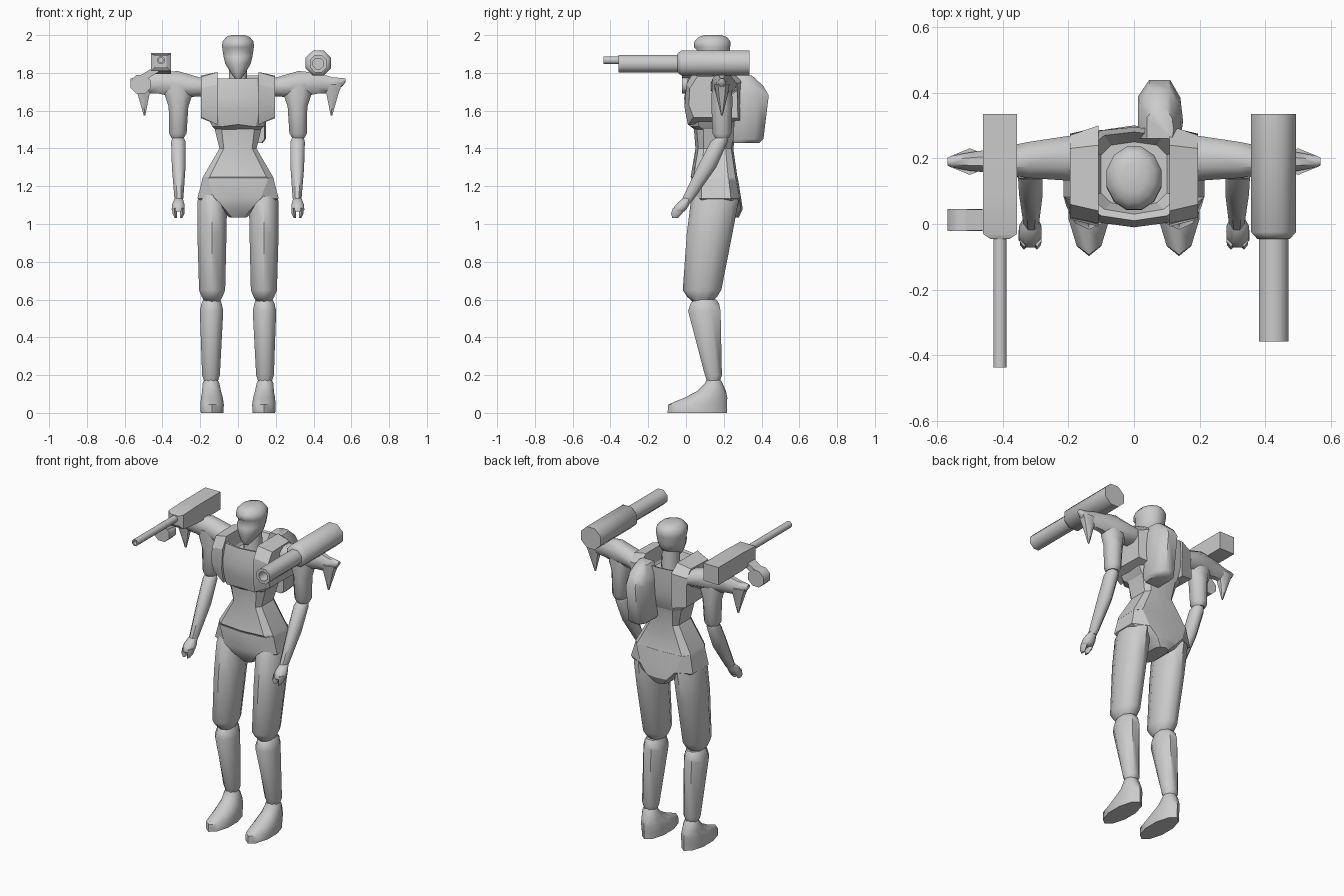
import bpy, bmesh, math
from mathutils import Vector

grey = bpy.data.materials.new("light_grey")
grey.diffuse_color = (0.6, 0.6, 0.6, 1)


def loft(name, rings, smooth=35, loop=False):
    """Skin a list of equal-length point rings, capped unless looped."""
    bm = bmesh.new()
    vs = [[bm.verts.new(p) for p in r] for r in rings]
    n = len(rings[0])
    pairs = list(zip(vs, vs[1:])) + ([(vs[-1], vs[0])] if loop else [])
    for a, b in pairs:
        for i in range(n):
            j = (i + 1) % n
            bm.faces.new((a[i], a[j], b[j], b[i]))
    if not loop:
        bm.faces.new(vs[0])
        bm.faces.new(vs[-1])
    bmesh.ops.recalc_face_normals(bm, faces=bm.faces)
    me = bpy.data.meshes.new(name)
    bm.to_mesh(me)
    bm.free()
    me.materials.append(grey)
    ob = bpy.data.objects.new(name, me)
    bpy.context.collection.objects.link(ob)
    bpy.ops.object.select_all(action='DESELECT')
    ob.select_set(True)
    bpy.context.view_layer.objects.active = ob
    bpy.ops.object.shade_smooth_by_angle(angle=math.radians(smooth))
    return ob


def ring(axis, t, a, b, ra, rb, n):
    """Flat-sided ellipse at t on an axis, centred on the other two coordinates."""
    k = 1 / math.cos(math.pi / n)
    pts = []
    for i in range(n):
        u = 2 * math.pi * (i + 0.5) / n
        p, q = a + ra * k * math.cos(u), b + rb * k * math.sin(u)
        pts.append({'x': (t, p, q), 'y': (p, t, q), 'z': (p, q, t)}[axis])
    return pts


def tube(name, axis, sections, n=8, smooth=50, loop=False):
    return loft(name, [ring(axis, *s, n) for s in sections], smooth, loop)


# Torso and pelvis: ten-point rings, front centre slightly proud
def body_ring(z, w, a, yf, yb, dip=0.0):
    ym, yn = yf + (yb - yf) * 0.22, yf + (yb - yf) * 0.8
    return [(0, yf, z + dip), (a, yf + 0.015, z), (w, ym, z), (w, yn, z), (a, yb - 0.01, z),
            (0, yb, z), (-a, yb - 0.01, z), (-w, yn, z), (-w, ym, z), (-a, yf + 0.015, z)]


loft("chest", [body_ring(*s) for s in [
    (1.70, 0.10, 0.07, 0.05, 0.25), (1.765, 0.14, 0.09, 0.03, 0.28),
    (1.77, 0.165, 0.10, 0.01, 0.295), (1.67, 0.18, 0.11, -0.01, 0.295),
    (1.60, 0.18, 0.11, -0.005, 0.29), (1.515, 0.135, 0.095, 0.01, 0.275, 0.012),
    (1.50, 0.12, 0.085, 0.045, 0.265)]], 25)
loft("waist", [body_ring(*s) for s in [
    (1.53, 0.13, 0.09, 0.04, 0.275), (1.40, 0.098, 0.075, 0.05, 0.25),
    (1.25, 0.185, 0.15, 0.025, 0.272), (1.235, 0.19, 0.16, 0.035, 0.275)]], 25)
loft("pelvis", [body_ring(*s) for s in [
    (1.24, 0.188, 0.16, 0.028, 0.275), (1.135, 0.215, 0.12, 0.022, 0.292),
    (1.08, 0.10, 0.07, 0.04, 0.30), (1.035, 0.045, 0.03, 0.07, 0.28)]], 25)

# Half-rounded pack behind one shoulder
pack = []
for z, y0, y1, w in [(1.43, 0.25, 0.39, 0.05), (1.45, 0.25, 0.41, 0.066),
                     (1.68, 0.26, 0.438, 0.068), (1.73, 0.26, 0.41, 0.062), (1.785, 0.26, 0.35, 0.04)]:
    pack.append([(0.08 + w * p, y0 + (y1 - y0) * q, z) for p, q in
                 [(-1, 0), (-1, 0.72), (-0.5, 1), (0.45, 1), (0.9, 0.7), (1.02, 0.3), (0.9, 0)]])
loft("backpack", pack, 50)

# Neck and head with brow, eye hollow and pointed chin
tube("neck", 'z', [(1.66, 0, 0.15, 0.055, 0.06), (1.84, 0, 0.15, 0.045, 0.05)])
head = tube("head", 'z', [
    (1.77, 0, 0.085, 0.014, 0.02), (1.80, 0, 0.10, 0.038, 0.05), (1.845, 0, 0.13, 0.066, 0.085),
    (1.885, 0, 0.135, 0.076, 0.092), (1.915, 0, 0.137, 0.081, 0.094), (1.935, 0, 0.138, 0.084, 0.096),
    (1.965, 0, 0.14, 0.083, 0.096), (1.99, 0, 0.142, 0.062, 0.075), (2.0, 0, 0.142, 0.035, 0.045)], 12)
for v in head.data.vertices:
    if v.co.y < 0.08 and abs(v.co.z - 1.915) < 0.005:
        v.co.y += 0.022

for s in (-1, 1):
    side = "left" if s > 0 else "right"

    # Shoulder strap wrapping over the chest
    outer = [(0.04, 1.565), (0.015, 1.63), (0.02, 1.72), (0.06, 1.78), (0.23, 1.785),
             (0.27, 1.74), (0.275, 1.56)]
    inner = [(0.01, 1.525), (-0.008, 1.62), (0.002, 1.74), (0.04, 1.805), (0.24, 1.805),
             (0.30, 1.76), (0.295, 1.54)]
    loft(side + "_strap", [[(s * 0.195, y, z) for y, z in outer],
                           [(s * 0.108, y, z) for y, z in inner]], 25)

    # Shoulder beam tapering outward
    tube(side + "_shoulder_beam", 'x', [
        (s * 0.16, 0.20, 1.73, 0.06, 0.045), (s * 0.20, 0.20, 1.725, 0.068, 0.05),
        (s * 0.32, 0.195, 1.74, 0.055, 0.07), (s * 0.42, 0.192, 1.745, 0.038, 0.055),
        (s * 0.50, 0.19, 1.735, 0.028, 0.042), (s * 0.555, 0.19, 1.752, 0.018, 0.02),
        (s * 0.568, 0.19, 1.76, 0.012, 0.01)])
    # Hanging spike
    tube(side + "_spike", 'z', [
        (1.74, s * 0.50, 0.19, 0.05, 0.035), (1.69, s * 0.50, 0.19, 0.032, 0.028),
        (1.575, s * 0.495, 0.19, 0.004, 0.004)], 6)

    # Arm
    tube(side + "_upper_arm", 'z', [
        (1.74, s * 0.315, 0.19, 0.08, 0.05), (1.675, s * 0.315, 0.19, 0.07, 0.055),
        (1.62, s * 0.315, 0.19, 0.052, 0.055), (1.48, s * 0.318, 0.19, 0.046, 0.05),
        (1.455, s * 0.32, 0.19, 0.032, 0.035)])
    tube(side + "_forearm", 'z', [
        (1.47, s * 0.318, 0.195, 0.026, 0.022), (1.435, s * 0.316, 0.175, 0.038, 0.045),
        (1.30, s * 0.314, 0.11, 0.036, 0.05), (1.14, s * 0.313, 0.015, 0.024, 0.032),
        (1.12, s * 0.313, 0.005, 0.02, 0.026)])
    tube(side + "_hand", 'z', [
        (1.14, s * 0.314, 0.012, 0.02, 0.025), (1.10, s * 0.316, -0.02, 0.034, 0.036),
        (1.075, s * 0.317, -0.035, 0.034, 0.036), (1.065, s * 0.317, -0.04, 0.028, 0.03)])
    for k, dx in enumerate((-0.022, 0.018)):
        tube(f"{side}_finger_{k}", 'z', [
            (1.085, s * (0.317 + dx), -0.035, 0.013, 0.03),
            (1.055, s * (0.317 + dx), -0.05, 0.012, 0.025),
            (1.032, s * (0.317 + dx * 0.7), -0.058, 0.006, 0.013)], 6)

    # Leg
    tube(side + "_thigh", 'z', [
        (1.17, s * 0.13, 0.16, 0.07, 0.10), (1.12, s * 0.136, 0.152, 0.078, 0.12),
        (0.95, s * 0.138, 0.125, 0.077, 0.115), (0.65, s * 0.137, 0.085, 0.069, 0.097),
        (0.615, s * 0.137, 0.085, 0.055, 0.075), (0.59, s * 0.137, 0.085, 0.04, 0.05)], 10)
    tube(side + "_shin", 'z', [
        (0.60, s * 0.138, 0.10, 0.045, 0.06), (0.58, s * 0.14, 0.10, 0.053, 0.075),
        (0.54, s * 0.14, 0.097, 0.062, 0.086), (0.20, s * 0.143, 0.145, 0.047, 0.045),
        (0.17, s * 0.143, 0.145, 0.037, 0.035)])
    tube(side + "_foot", 'z', [
        (0.18, s * 0.143, 0.145, 0.034, 0.033), (0.155, s * 0.143, 0.147, 0.045, 0.045),
        (0.115, s * 0.14, 0.135, 0.05, 0.073), (0.08, s * 0.138, 0.105, 0.058, 0.108),
        (0.045, s * 0.137, 0.062, 0.062, 0.148), (0.0, s * 0.137, 0.06, 0.06, 0.15)], 10)

# Large octagonal cannon with hollow barrel
gx, gz = 0.425, 1.852
tube("cannon_body", 'y', [
    (0.335, gx, gz, 0.068, 0.066), (-0.025, gx, gz, 0.068, 0.066),
    (-0.045, gx, gz, 0.05, 0.05)], 8, 50)
tube("cannon_barrel", 'y', [
    (0.0, gx, gz - 0.003, 0.045, 0.046), (-0.358, gx, gz - 0.003, 0.045, 0.046),
    (-0.358, gx, gz - 0.003, 0.028, 0.028), (-0.20, gx, gz - 0.003, 0.028, 0.028)], 8, 50)

# Square gun with thin hollow barrel
rx = -0.408
tube("gun_body", 'y', [
    (0.335, rx, 1.85, 0.052, 0.055), (0.10, rx, 1.85, 0.052, 0.055),
    (-0.03, rx, 1.855, 0.052, 0.045), (-0.045, rx, 1.862, 0.03, 0.03)], 4, 30)
tube("gun_barrel", 'y', [
    (0.0, rx, 1.867, 0.02, 0.02), (-0.437, rx, 1.867, 0.02, 0.02),
    (-0.437, rx, 1.867, 0.012, 0.012), (-0.35, rx, 1.867, 0.012, 0.012)], 8, 50)
# Feed drum beside the square gun, joined by a short arm
tube("feed_drum", 'y', [
    (0.045, -0.515, 1.74, 0.053, 0.05), (-0.022, -0.515, 1.74, 0.053, 0.05)], 8, 50)
tube("feed_arm", 'x', [
    (-0.52, 0.012, 1.765, 0.032, 0.02), (-0.42, 0.012, 1.825, 0.032, 0.02)], 4, 30)
